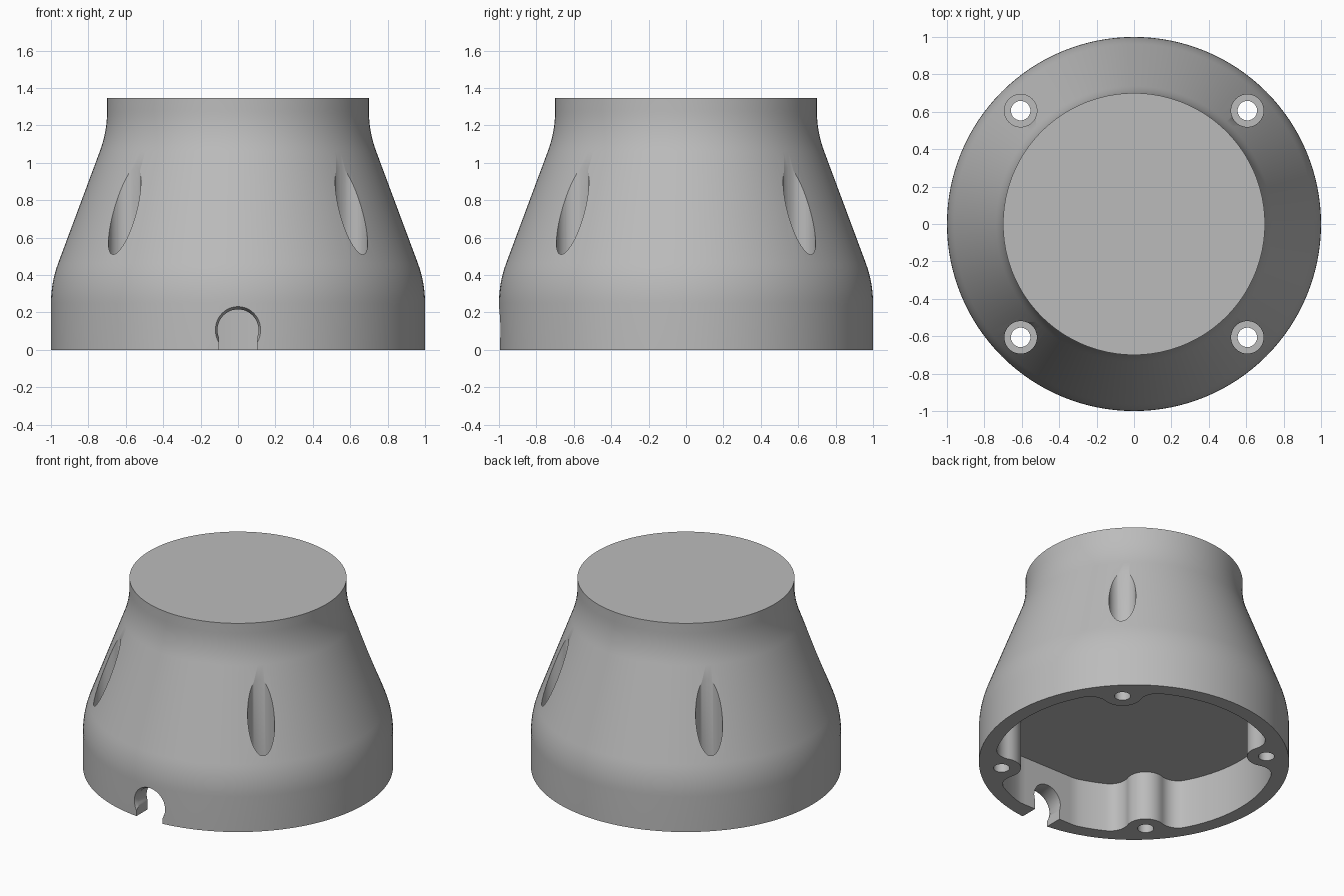
import bpy
import bmesh
from math import sin, cos, pi, tau, acos, atan2, radians
from mathutils import Vector

cube = bpy.data.objects.get("Cube")
if cube:
    bpy.data.objects.remove(cube, do_unlink=True)

HEIGHT, WALL, CEILING = 1.345, 0.90, 0.35
BOSS_DIST, BOSS_R, FILLET_R = 0.857, 0.125, 0.12
BORE_FLOOR = 0.30
SEGMENTS = 128

grey = bpy.data.materials.new("plain grey")
grey.use_nodes = True
grey.diffuse_color = (0.5, 0.5, 0.5, 1)
grey.node_tree.nodes["Principled BSDF"].inputs["Base Color"].default_value = (0.5, 0.5, 0.5, 1)


def mesh_object(name, bm):
    bmesh.ops.recalc_face_normals(bm, faces=bm.faces)
    mesh = bpy.data.meshes.new(name)
    bm.to_mesh(mesh)
    bm.free()
    obj = bpy.data.objects.new(name, mesh)
    bpy.context.collection.objects.link(obj)
    return obj


def rounded(before, corner, after, reach=0.11, steps=8):
    """Soft curve replacing a profile corner."""
    start = corner + (before - corner).normalized() * reach
    end = corner + (after - corner).normalized() * reach
    ts = [i / steps for i in range(steps + 1)]
    return [start * (1 - t) ** 2 + corner * 2 * t * (1 - t) + end * t * t for t in ts]


def arc(centre, radius, a, b, steps):
    angles = [a + (b - a) * i / steps for i in range(steps + 1)]
    return [centre + Vector((cos(t), sin(t))) * radius for t in angles]


def cut(target, cutter):
    mod = target.modifiers.new("cut", 'BOOLEAN')
    mod.operation, mod.solver, mod.object = 'DIFFERENCE', 'EXACT', cutter
    bpy.context.view_layer.objects.active = target
    bpy.ops.object.modifier_apply(modifier=mod.name)
    bpy.data.objects.remove(cutter, do_unlink=True)


def rod(r1, r2, depth, location, rotation=(0, 0, 0)):
    bpy.ops.mesh.primitive_cone_add(vertices=48, radius1=r1, radius2=r2, depth=depth,
                                    location=location, rotation=rotation)
    return bpy.context.object


# Housing: turned profile with a straight skirt, a cone and a neck
foot, low, high, top = [Vector(p) for p in ((1, 0), (1, 0.36), (0.7, 1.165), (0.7, HEIGHT))]
profile = [foot] + rounded(foot, low, high) + rounded(low, high, top) + [top]
bm = bmesh.new()
verts = [bm.verts.new((p.x, 0, p.y)) for p in profile]
edges = [bm.edges.new(pair) for pair in zip(verts, verts[1:])]
bmesh.ops.spin(bm, geom=verts + edges, cent=(0, 0, 0), axis=(0, 0, 1), angle=tau, steps=SEGMENTS)
bmesh.ops.remove_doubles(bm, verts=bm.verts, dist=0.0001)
bmesh.ops.holes_fill(bm, edges=[e for e in bm.edges if e.is_boundary], sides=0)
housing = mesh_object("housing", bm)

# Underside cavity: round wall with four filleted screw bosses and a flat at the front
fillet_dist, gap = WALL - FILLET_R, BOSS_R + FILLET_R
alpha = acos((fillet_dist ** 2 + BOSS_DIST ** 2 - gap ** 2) / (2 * fillet_dist * BOSS_DIST))
boss = Vector((BOSS_DIST, 0))
fillet = Vector((cos(alpha), sin(alpha))) * fillet_dist
beta = atan2(fillet.y - boss.y, fillet.x - boss.x)
half = arc(boss, BOSS_R, pi, beta, 8) + arc(fillet, FILLET_R, beta - pi, alpha, 10)[1:]
lobe = [Vector((p.x, -p.y)) for p in reversed(half[1:])] + half
wall = arc(Vector((0, 0)), WALL, alpha, pi / 2 - alpha, 24)[1:-1]
outline = []
for k in range(4):
    turn = pi / 4 + k * pi / 2
    for p in lobe + wall:
        x = p.x * cos(turn) - p.y * sin(turn)
        y = p.x * sin(turn) + p.y * cos(turn)
        outline.append((x, max(y, -0.87), -0.1))
bm = bmesh.new()
base = bm.faces.new([bm.verts.new(p) for p in outline])
raised = bmesh.ops.extrude_face_region(bm, geom=[base])["geom"]
bmesh.ops.translate(bm, vec=(0, 0, CEILING + 0.1),
                    verts=[v for v in raised if isinstance(v, bmesh.types.BMVert)])
if base.is_valid and not any(len(e.link_faces) == 2 for e in base.edges):
    bm.faces.new([v for v in base.verts])
bmesh.ops.holes_fill(bm, edges=[e for e in bm.edges if e.is_boundary], sides=0)
cut(housing, mesh_object("cavity_cutter", bm))

# Screw holes with wide counterbores that break through the cone
for k in range(4):
    turn = pi / 4 + k * pi / 2
    x, y = BOSS_DIST * cos(turn), BOSS_DIST * sin(turn)
    bore_depth = 1.5 - BORE_FLOOR
    cut(housing, rod(0.087, 0.087, bore_depth, (x, y, BORE_FLOOR + bore_depth / 2)))
    cut(housing, rod(0.052, 0.052, 0.8, (x, y, 0.2)))

# Cable notch at the front: round channel, chamfered mouth, open slot below
facing = (radians(90), 0, 0)
cut(housing, rod(0.11, 0.11, 0.4, (0, -0.9, 0.106), facing))
cut(housing, rod(0.105, 0.135, 0.06, (0, -0.99, 0.106), facing))
bpy.ops.mesh.primitive_cube_add(size=1, location=(0, -0.9, -0.01))
slot = bpy.context.object
slot.scale = (0.205, 0.41, 0.2)
cut(housing, slot)

# Finish
housing.data.materials.clear()
housing.data.materials.append(grey)
for poly in housing.data.polygons:
    poly.material_index = 0
bpy.ops.object.select_all(action='DESELECT')
housing.select_set(True)
bpy.context.view_layer.objects.active = housing
bpy.ops.object.shade_smooth_by_angle(angle=radians(30))
